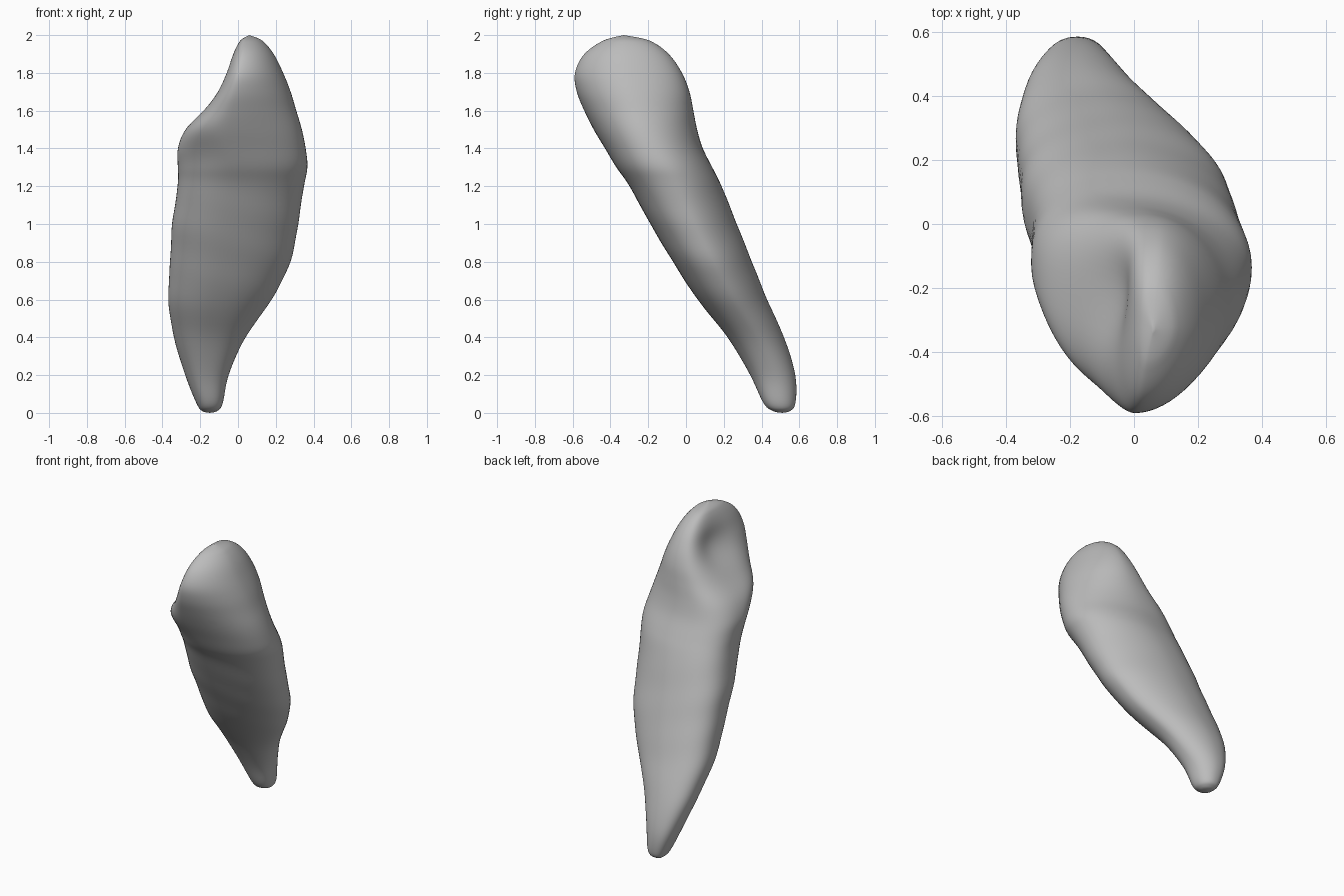
import bpy
import bmesh
import math
from mathutils import Vector

cube = bpy.data.objects.get("Cube")
if cube:
    bpy.data.objects.remove(cube, do_unlink=True)

# Level outline: height, left and right extent in x, front and back extent in y
LEVELS = [
    (0.0, -0.15, -0.15, 0.51, 0.51),
    (0.01, -0.19, -0.11, 0.46, 0.55),
    (0.05, -0.22, -0.08, 0.41, 0.58),
    (0.2, -0.28, -0.05, 0.34, 0.58),
    (0.4, -0.34, 0.04, 0.22, 0.52),
    (0.6, -0.37, 0.18, 0.06, 0.43),
    (0.8, -0.36, 0.28, -0.07, 0.35),
    (1.0, -0.35, 0.32, -0.19, 0.27),
    (1.2, -0.32, 0.35, -0.3, 0.19),
    (1.3, -0.32, 0.37, -0.37, 0.14),
    (1.4, -0.32, 0.36, -0.43, 0.09),
    (1.5, -0.28, 0.34, -0.49, 0.06),
    (1.6, -0.19, 0.31, -0.54, 0.04),
    (1.7, -0.12, 0.28, -0.58, 0.02),
    (1.8, -0.07, 0.24, -0.59, -0.02),
    (1.9, -0.03, 0.19, -0.54, -0.09),
    (1.97, 0.01, 0.13, -0.44, -0.19),
    (2.0, 0.06, 0.06, -0.33, -0.33),
]
STEPS = 6       # rings between two levels
QUARTER = 16    # points in each quarter of a ring


def blend(start, end, t):
    return start + (end - start) * t


def ease(low, high, value):
    t = min(1, max(0, (value - low) / (high - low)))
    return t * t * (3 - 2 * t)


def spline(a, b, c, d, t):
    """Smooth curve from b to c with a and d as neighbours."""
    return 0.5 * (2 * b + (c - a) * t + (2 * a - 5 * b + 4 * c - d) * t ** 2
                  + (3 * b - a - 3 * c + d) * t ** 3)


def level_rows():
    last = len(LEVELS) - 1
    for i in range(last):
        near = [LEVELS[min(last, max(0, i + k))] for k in (-1, 0, 1, 2)]
        for s in range(STEPS):
            yield [spline(*column, s / STEPS) for column in zip(*near)]


def ring_points(z, left, right, front, back):
    """Four rounded quarters joining the outermost points of one level."""
    crown = ease(1.2, 1.8, z)
    root = ease(0.1, 0.5, z) * (1 - ease(1.0, 1.4, z))
    shoulder = math.exp(-((z - 1.38) / 0.12) ** 2)
    front_x = blend(left, right, blend(0.46, 0.26, crown))
    back_x = blend(left, right, 0.42)
    right_y = blend(front, back, 0.48)
    left_y = blend(front, back, blend(0.56, 0.46, crown))
    quarters = [
        ((right, right_y), (back_x, back), (back_x, right_y), 2.0 - 0.25 * root),
        ((back_x, back), (left, left_y), (back_x, left_y), blend(2.6, 2.9, crown)),
        ((left, left_y), (front_x, front), (front_x, left_y), 2.2 - 0.5 * shoulder),
        ((front_x, front), (right, right_y), (front_x, right_y), blend(2.3, 1.8, crown)),
    ]
    points = []
    for start, end, centre, power in quarters:
        start, end, centre = Vector(start), Vector(end), Vector(centre)
        for k in range(QUARTER):
            angle = k / QUARTER * math.pi / 2
            p = (centre + (start - centre) * math.cos(angle) ** (2 / power)
                 + (end - centre) * math.sin(angle) ** (2 / power))
            points.append(p)
    middle = Vector(((left + right) / 2, (front + back) / 2))
    for p in points:
        # faint growth ripples on the root
        p += (p - middle) * 0.006 * root * math.sin(30 * z + 9 * p.x)
        # shallow hollow on the sloping side of the crown
        if p.x < middle.x:
            reach = ((p.y + 0.22) / 0.14) ** 2 + ((z - 1.76) / 0.12) ** 2
            p.x += 0.05 * math.exp(-reach)
    return [Vector((p.x, p.y, z)) for p in points]


# Tooth: one skin of rings closed by a point at the root and the tip
bm = bmesh.new()
rows = list(level_rows())[1:]
rings = [[bm.verts.new(p) for p in ring_points(*row)] for row in rows]
for low, high in zip(rings, rings[1:]):
    for k in range(len(low)):
        n = (k + 1) % len(low)
        bm.faces.new((low[k], low[n], high[n], high[k]))
for ring, level in ((rings[0], LEVELS[0]), (rings[-1], LEVELS[-1])):
    z, x, _, y, _ = level
    pole = bm.verts.new((x, y, z))
    for k in range(len(ring)):
        bm.faces.new((ring[k], ring[(k + 1) % len(ring)], pole))
bmesh.ops.recalc_face_normals(bm, faces=bm.faces)
# soften the joins between quarters
for _ in range(4):
    bmesh.ops.smooth_vert(bm, verts=[v for r in rings[6:-6] for v in r], factor=0.5,
                          use_axis_x=True, use_axis_y=True, use_axis_z=True)
for face in bm.faces:
    face.smooth = True
mesh = bpy.data.meshes.new("tooth")
bm.to_mesh(mesh)
bm.free()
tooth = bpy.data.objects.new("tooth", mesh)
bpy.context.collection.objects.link(tooth)

# Plain grey
grey = bpy.data.materials.new("plain_grey")
grey.use_nodes = True
colour = (0.5, 0.5, 0.5, 1)
grey.diffuse_color = colour
grey.node_tree.nodes["Principled BSDF"].inputs["Base Color"].default_value = colour
mesh.materials.append(grey)
